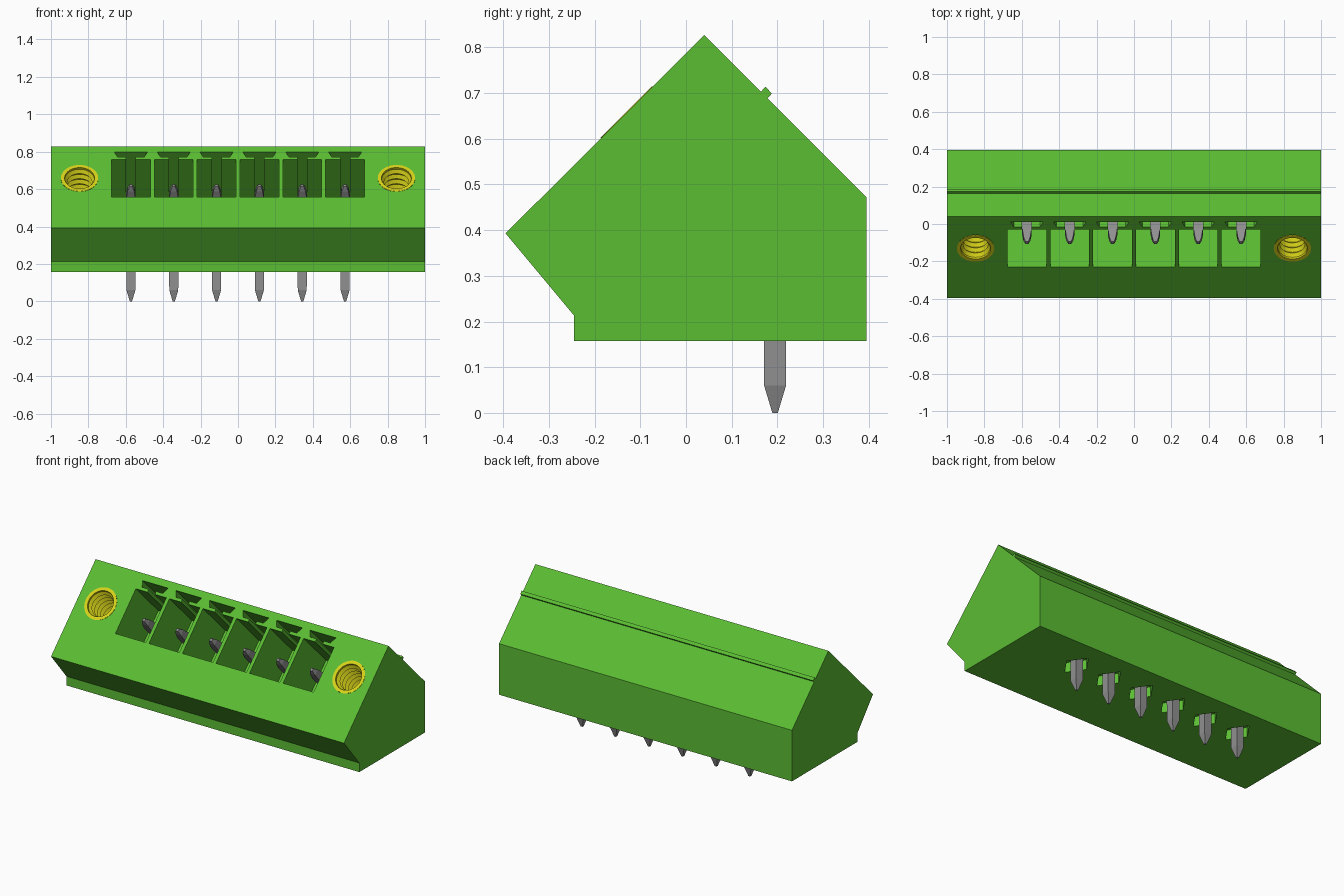
import bpy, bmesh, math
from mathutils import Matrix, Vector

if "Cube" in bpy.data.objects:
    bpy.data.objects.remove(bpy.data.objects["Cube"])


def material(name, rgb):
    m = bpy.data.materials.new(name)
    m.use_nodes = True
    m.diffuse_color = (*rgb, 1)
    m.node_tree.nodes["Principled BSDF"].inputs["Base Color"].default_value = (*rgb, 1)
    return m


GREEN = material("green plastic", (0.105, 0.51, 0.033))
GREY = material("grey metal", (0.28, 0.28, 0.28))
YELLOW = material("yellow brass", (0.68, 0.65, 0.01))

ALONG_X = Matrix(((0, 0, 1, 0), (1, 0, 0, 0), (0, 1, 0, 0), (0, 0, 0, 1)))
R2 = math.sqrt(0.5)


def slope(x):
    """Frame on the sloping front: local x across, y up the slope, z outward."""
    return Matrix.Translation((x, -0.13, 0.658)) @ Matrix.Rotation(math.radians(45), 4, 'X')


def prism(bm, pts, matrix, z0, z1):
    lo = [bm.verts.new(matrix @ Vector((a, b, z0))) for a, b in pts]
    hi = [bm.verts.new(matrix @ Vector((a, b, z1))) for a, b in pts]
    bm.faces.new(lo[::-1])
    bm.faces.new(hi)
    for i in range(len(pts)):
        j = (i + 1) % len(pts)
        bm.faces.new((lo[i], lo[j], hi[j], hi[i]))


def loft(bm, rings, caps=True):
    rows = [[bm.verts.new(p) for p in ring] for ring in rings]
    n = len(rows[0])
    for a, b in zip(rows, rows[1:]):
        for i in range(n):
            bm.faces.new((a[i], a[(i + 1) % n], b[(i + 1) % n], b[i]))
    if caps:
        bm.faces.new(rows[0][::-1])
    bm.faces.new(rows[-1])


def finish(bm, name, mat, recalc=True):
    if recalc:
        bmesh.ops.recalc_face_normals(bm, faces=bm.faces)
    me = bpy.data.meshes.new(name)
    bm.to_mesh(me)
    bm.free()
    me.materials.append(mat)
    ob = bpy.data.objects.new(name, me)
    bpy.context.collection.objects.link(ob)
    return ob


PIN_X = [(i - 2.5) * 0.229 for i in range(6)]

# Housing: one end profile run along the full length
bm = bmesh.new()
prism(bm, [(-0.245, 0.157), (0.395, 0.157), (0.395, 0.472), (0.04, 0.827),
           (-0.395, 0.393), (-0.245, 0.213)], ALONG_X, -1, 1)
housing = finish(bm, "housing", GREEN)

# Cutters: keyed pockets, screw bores and openings beneath the pins
half = [(0.104, -0.1414), (0.104, 0.1414), (0.025, 0.1414),
        (0.025, 0.160), (0.070, 0.160), (0.088, 0.198)]
keyed = half + [(-x, v) for x, v in reversed(half)]
circle = [(math.cos(math.tau * i / 40), math.sin(math.tau * i / 40)) for i in range(40)]
bm = bmesh.new()
for x in PIN_X:
    prism(bm, keyed, slope(x), -0.31, 0.05)
    prism(bm, [(0.07, 0), (0, 0.1), (-0.07, 0), (0, -0.1)],
          Matrix.Translation((x, 0.195, 0.157)), -0.05, 0.06)
for x in (-0.847, 0.847):
    prism(bm, [(0.1 * c, 0.1 * s) for c, s in circle], slope(x), -0.3, 0.05)
cutter = finish(bm, "cutter", GREEN)
cutter.hide_render = True
mod = housing.modifiers.new("openings", 'BOOLEAN')
mod.object = cutter
mod.solver = 'EXACT'
bpy.context.view_layer.objects.active = housing
bpy.ops.object.modifier_apply(modifier=mod.name)
bpy.data.objects.remove(cutter)

# Narrow rib along the rear slope
bm = bmesh.new()
prism(bm, [(0.163, 0.702), (0.153, 0.692), (0.168, 0.678), (0.188, 0.699), (0.174, 0.714)],
      ALONG_X, -1, 1)
finish(bm, "rear_rib", GREEN)

# Bent contact pins: square sections along a path, pointed at both ends
d1, p1, p2 = Vector((0, R2, -R2)), Vector((0, R2, R2)), Vector((0, 1, 0))
mitre = (p1 + p2).normalized() / math.cos(math.pi / 8)
tip = Vector((0, -0.1, 0.62))
sections = [(tip, p1, 0.008), (tip + d1 * 0.03, p1, 0.018), (tip + d1 * 0.08, p1, 0.025),
            (Vector((0, 0.195, 0.325)), mitre, 0.025),
            (Vector((0, 0.195, 0.06)), p2, 0.024), (Vector((0, 0.195, 0)), p2, 0.006)]
for n, x in enumerate(PIN_X):
    bm = bmesh.new()
    loft(bm, [[c + Vector((x + sx * h, 0, 0)) + p * (sp * h)
               for sx, sp in ((-1, -1), (1, -1), (1, 1), (-1, 1))] for c, p, h in sections])
    finish(bm, f"contact_pin_{n + 1}", GREY)

# Threaded brass inserts: flat rim, ridged bore and closed floor
profile = [(0.1, 0.001), (0.08, 0.001)]
for k in range(7):
    profile += [(0.080, -0.012 - 0.038 * k), (0.066, -0.031 - 0.038 * k)]
profile.append((0.066, -0.29))
for name, x in (("right_insert", -0.847), ("left_insert", 0.847)):
    bm = bmesh.new()
    m = slope(x)
    loft(bm, [[m @ Vector((r * c, r * s, z)) for c, s in circle] for r, z in profile], caps=False)
    insert = finish(bm, name, YELLOW, recalc=False)
    bpy.ops.object.select_all(action='DESELECT')
    insert.select_set(True)
    bpy.context.view_layer.objects.active = insert
    bpy.ops.object.shade_smooth_by_angle(angle=math.radians(30))
